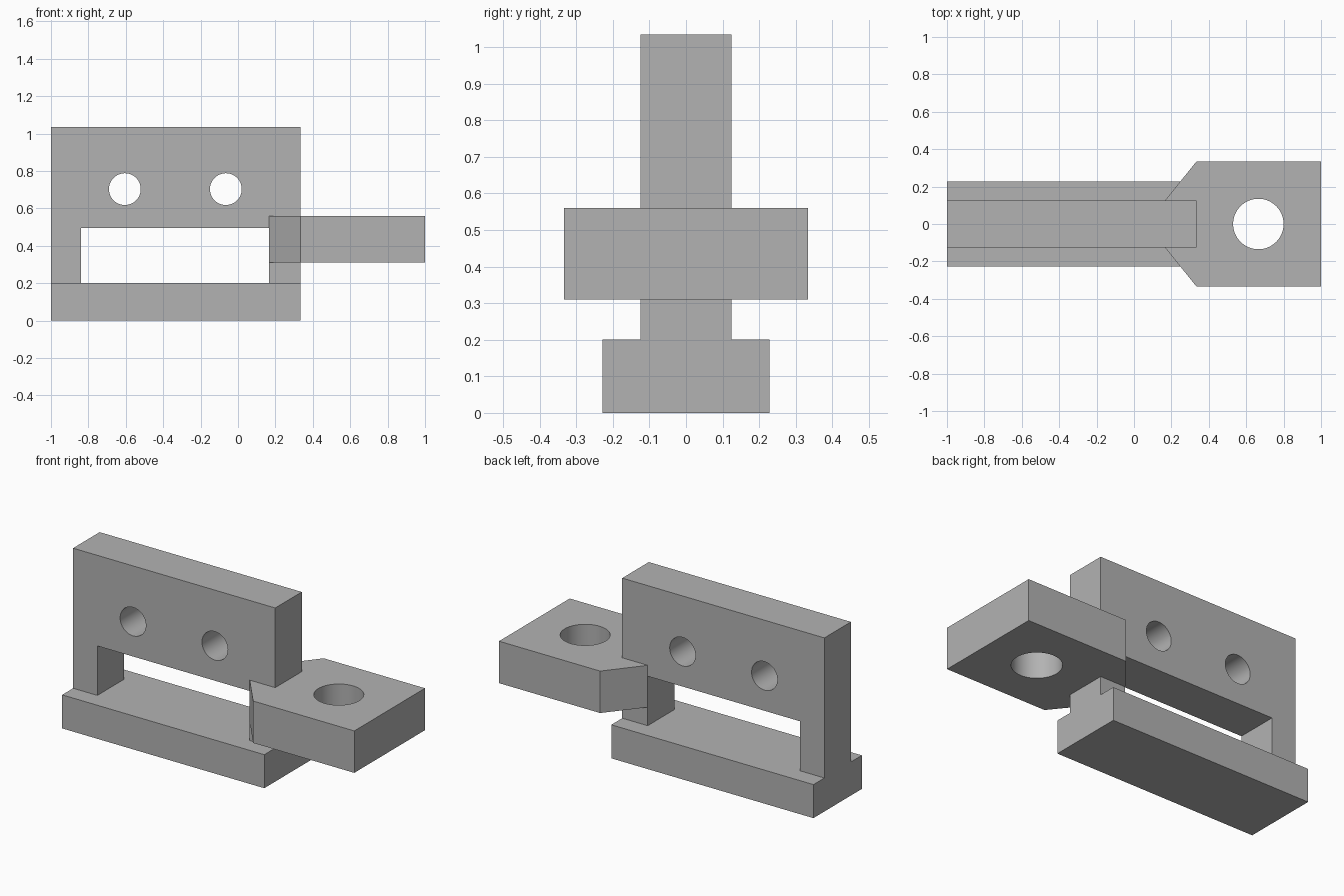
import bpy, bmesh
from mathutils import Matrix, Vector

cube = bpy.data.objects.get("Cube")
if cube:
    bpy.data.objects.remove(cube, do_unlink=True)

grey = bpy.data.materials.new("plain grey")
grey.use_nodes = True
colour = (0.45, 0.45, 0.45, 1)
grey.diffuse_color = colour
grey.node_tree.nodes["Principled BSDF"].inputs["Base Color"].default_value = colour


def prism(name, outline, axis, low, high):
    """Extrude a 2D outline along z (x, y points) or y (x, z points)."""
    def place(u, v, w):
        return (u, v, w) if axis == "Z" else (u, w, v)
    bm = bmesh.new()
    face = bm.faces.new([bm.verts.new(place(u, v, low)) for u, v in outline])
    grown = bmesh.ops.extrude_face_region(bm, geom=[face])["geom"]
    verts = [g for g in grown if isinstance(g, bmesh.types.BMVert)]
    bmesh.ops.translate(bm, verts=verts,
                        vec=Vector(place(0, 0, high - low)))
    bmesh.ops.recalc_face_normals(bm, faces=bm.faces)
    mesh = bpy.data.meshes.new(name)
    bm.to_mesh(mesh)
    bm.free()
    mesh.materials.append(grey)
    obj = bpy.data.objects.new(name, mesh)
    bpy.context.collection.objects.link(obj)
    return obj


def drill(obj, centre, radius, axis):
    """Cut a round through hole along the given axis."""
    bpy.ops.mesh.primitive_cylinder_add(vertices=64, radius=radius, depth=1,
                                        location=centre)
    cutter = bpy.context.object
    cutter.name = obj.name + "_hole_cutter"
    if axis == "Y":
        cutter.data.transform(Matrix.Rotation(1.5707963, 4, "X"))
    cutter.data.materials.append(grey)
    cutter.hide_render = True
    mod = obj.modifiers.new("hole", "BOOLEAN")
    mod.operation = "DIFFERENCE"
    mod.solver = "EXACT"
    mod.object = cutter
    bpy.context.view_layer.objects.active = obj
    bpy.ops.object.modifier_apply(modifier=mod.name)
    bpy.data.objects.remove(cutter, do_unlink=True)


left, right, tab_start = -1, 0.333, 0.165
base_top, arch_z, top = 0.2, 0.495, 1.035

# Base bar
base = prism("base_bar", [(left, -0.228), (right, -0.228),
                          (right, 0.228), (left, 0.228)], "Z", 0, base_top)

# Upright plate with two legs and a window between them
plate = prism("upright_plate",
              [(left, base_top), (-0.84, base_top), (-0.84, arch_z),
               (tab_start, arch_z), (tab_start, base_top),
               (right, base_top), (right, top), (left, top)],
              "Y", -0.125, 0.125)
for x in (-0.605, -0.065):
    drill(plate, (x, 0, 0.703), 0.085, "Y")

# Side lug that flares out from the plate
half = [(tab_start, 0.125), (right, 0.333), (1, 0.333)]
lug = prism("side_lug", half + [(x, -y) for x, y in reversed(half)],
            "Z", 0.31, 0.56)
drill(lug, (0.665, 0, 0.435), 0.135, "Z")

# Smooth hole walls, sharp edges elsewhere
bpy.ops.object.select_all(action="DESELECT")
for obj in (base, plate, lug):
    obj.select_set(True)
bpy.context.view_layer.objects.active = plate
bpy.ops.object.shade_smooth_by_angle(angle=0.5)
